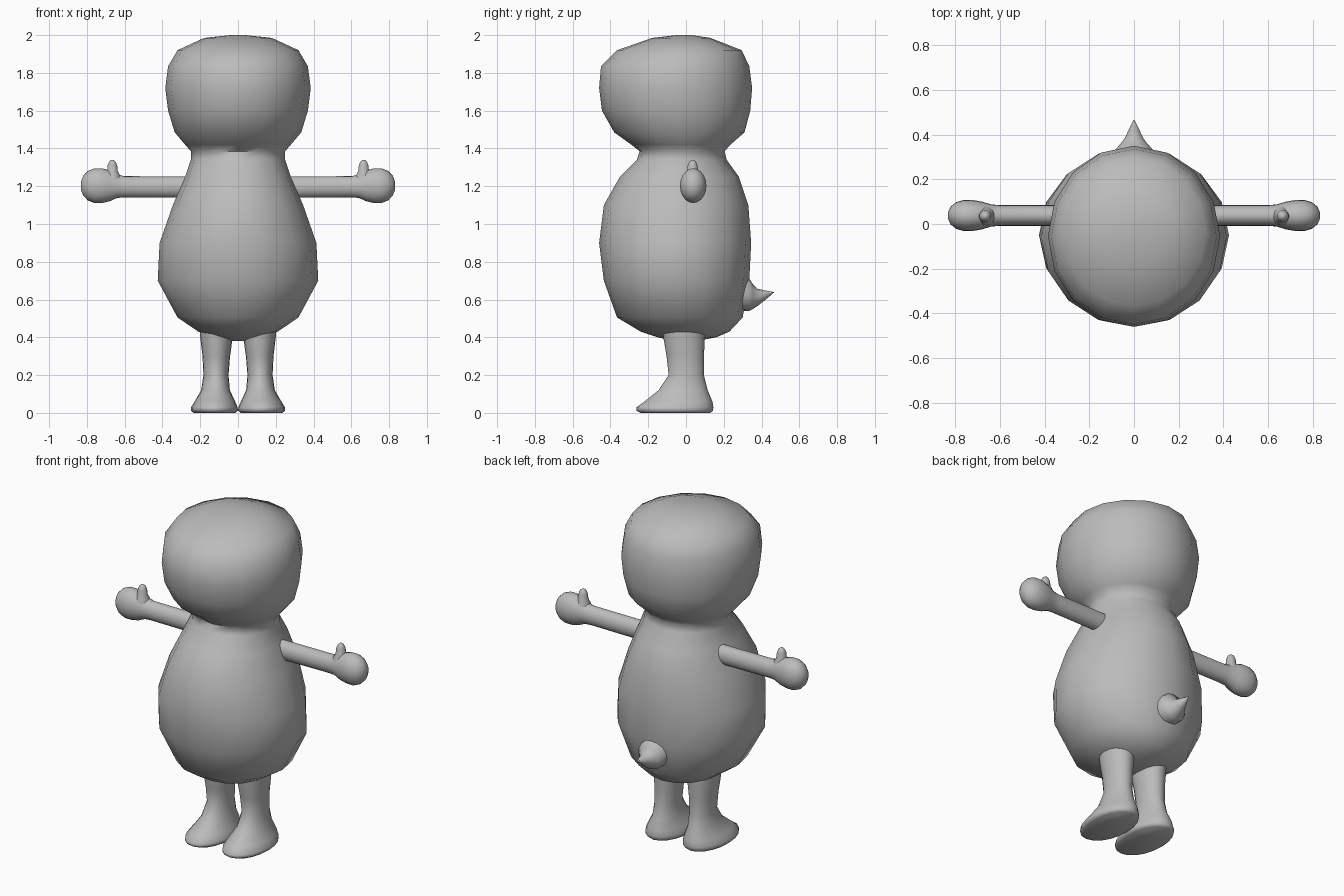
import bpy, bmesh, math
from mathutils import Vector

grey = bpy.data.materials.new("mid grey")
grey.diffuse_color = (0.5, 0.5, 0.5, 1)


def loft(name, axis, rings, sides, mirror=False):
    """Skin elliptical rings (position, a min, a max, b min, b max) along an axis."""
    bm = bmesh.new()
    loops = []
    for t, a0, a1, b0, b1 in rings:
        loop = []
        for i in range(sides):
            ang = 2 * math.pi * i / sides
            a = (a0 + a1) / 2 + (a1 - a0) / 2 * math.sin(ang)
            b = (b0 + b1) / 2 - (b1 - b0) / 2 * math.cos(ang)
            co = {"x": (t, a, b), "y": (a, t, b), "z": (a, b, t)}[axis]
            loop.append(bm.verts.new(Vector(co)))
        loops.append(loop)
    for lo, hi in zip(loops, loops[1:]):
        for i in range(sides):
            j = (i + 1) % sides
            bm.faces.new((lo[i], lo[j], hi[j], hi[i]))
    bm.faces.new(loops[0])
    bm.faces.new(loops[-1])
    bmesh.ops.recalc_face_normals(bm, faces=bm.faces)
    mesh = bpy.data.meshes.new(name)
    bm.to_mesh(mesh)
    bm.free()
    mesh.materials.append(grey)
    obj = bpy.data.objects.new(name, mesh)
    bpy.context.collection.objects.link(obj)
    bpy.ops.object.select_all(action="DESELECT")
    obj.select_set(True)
    bpy.context.view_layer.objects.active = obj
    bpy.ops.object.shade_smooth_by_angle(angle=math.radians(65))
    if mirror:
        obj.modifiers.new("Mirror", "MIRROR")
    return obj


# Torso and head as one smooth skin: height, half width, front y, back y
profile = [
    (0.38, 0.04, -0.05, 0.05), (0.40, 0.12, -0.15, 0.16),
    (0.43, 0.21, -0.24, 0.23), (0.505, 0.32, -0.365, 0.30),
    (0.70, 0.425, -0.435, 0.335), (0.90, 0.415, -0.46, 0.345),
    (1.10, 0.345, -0.435, 0.33), (1.25, 0.28, -0.35, 0.28),
    (1.34, 0.25, -0.26, 0.215), (1.385, 0.25, -0.245, 0.205),
    (1.42, 0.28, -0.29, 0.235), (1.485, 0.335, -0.38, 0.31),
    (1.60, 0.37, -0.445, 0.34), (1.72, 0.385, -0.46, 0.35),
    (1.835, 0.37, -0.45, 0.335), (1.92, 0.32, -0.365, 0.295),
    (1.985, 0.18, -0.18, 0.13), (2.0, 0.04, -0.05, 0.03),
]
loft("body_and_head", "z", [(z, -w, w, f, b) for z, w, f, b in profile], 16)

# Arms with rounded hands: x, centre z, y radius, z radius
arm = [
    (0.20, 1.195, 0.046, 0.057), (0.60, 1.197, 0.046, 0.056),
    (0.64, 1.20, 0.050, 0.062), (0.68, 1.202, 0.062, 0.082),
    (0.72, 1.203, 0.069, 0.092), (0.76, 1.203, 0.070, 0.092),
    (0.795, 1.203, 0.060, 0.078), (0.82, 1.203, 0.040, 0.052),
    (0.832, 1.203, 0.014, 0.02),
]
loft("arm", "x", [(x, 0.038 - ry, 0.038 + ry, z - rz, z + rz)
                  for x, z, ry, rz in arm], 20, True)

# Thumbs
thumb = [(1.20, 0.05), (1.255, 0.042), (1.28, 0.029), (1.31, 0.026),
         (1.33, 0.018), (1.34, 0.006)]
loft("thumb", "z", [(z, 0.665 - r, 0.665 + r, 0.035 - r, 0.035 + r)
                    for z, r in thumb], 14, True)

# Legs flaring into long feet
loft("leg_and_foot", "z", [
    (0.0, 0.015, 0.235, -0.24, 0.13), (0.012, 0.0, 0.25, -0.262, 0.143),
    (0.03, 0.002, 0.248, -0.262, 0.145), (0.06, 0.015, 0.23, -0.22, 0.14),
    (0.12, 0.043, 0.195, -0.145, 0.115), (0.20, 0.05, 0.183, -0.092, 0.095),
    (0.30, 0.042, 0.188, -0.103, 0.095), (0.40, 0.028, 0.20, -0.12, 0.10),
    (0.48, 0.025, 0.205, -0.125, 0.10)], 20, True)

# Short pointed tail: y, centre z, radius
tail = [(0.28, 0.63, 0.09), (0.335, 0.625, 0.085), (0.355, 0.615, 0.065),
        (0.38, 0.612, 0.045), (0.41, 0.62, 0.03), (0.465, 0.638, 0.002)]
loft("tail", "y", [(y, -r, r, z - r, z + r) for y, z, r in tail], 14)
